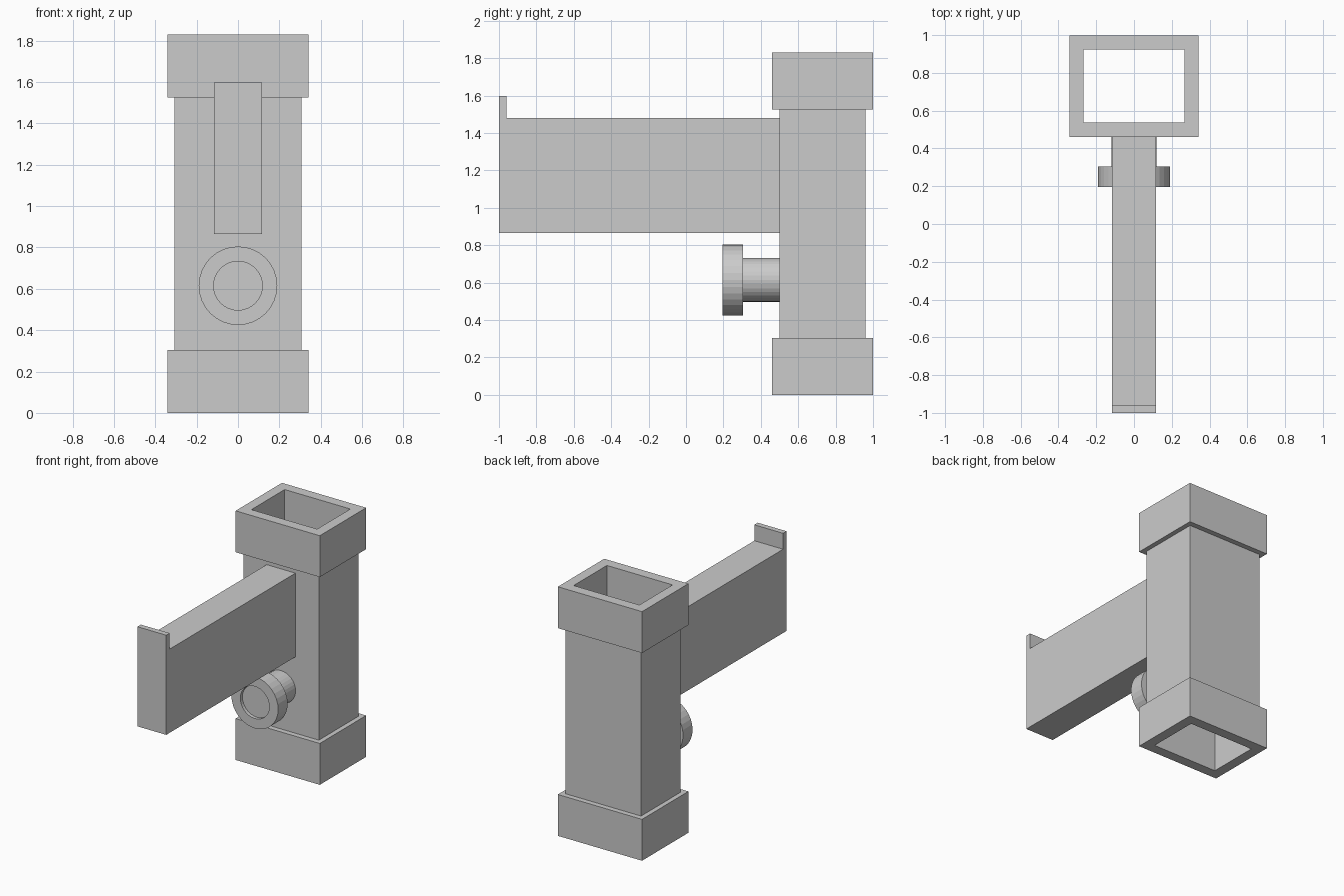
import bpy, bmesh
from math import cos, sin, tau

if "Cube" in bpy.data.objects:
    bpy.data.objects.remove(bpy.data.objects["Cube"])


def loft(name, loops, closed=False):
    """Skin matching loops of points; closed joins last to first, else ends are capped."""
    bm = bmesh.new()
    rings = [[bm.verts.new(p) for p in loop] for loop in loops]
    pairs = list(zip(rings, rings[1:]))
    if closed:
        pairs.append((rings[-1], rings[0]))
    else:
        bm.faces.new(rings[0])
        bm.faces.new(rings[-1])
    n = len(rings[0])
    for a, b in pairs:
        for i in range(n):
            j = (i + 1) % n
            bm.faces.new((a[i], a[j], b[j], b[i]))
    bmesh.ops.recalc_face_normals(bm, faces=bm.faces)
    mesh = bpy.data.meshes.new(name)
    bm.to_mesh(mesh)
    bm.free()
    obj = bpy.data.objects.new(name, mesh)
    bpy.context.collection.objects.link(obj)
    return obj


def rect(hx, hy, z, cy=0.73):
    return [(-hx, cy - hy, z), (hx, cy - hy, z), (hx, cy + hy, z), (-hx, cy + hy, z)]


def circle(r, y, cz=0.615, n=32):
    return [(r * cos(tau * i / n), y, cz + r * sin(tau * i / n)) for i in range(n)]


H = 1.83
COLLAR, BODY, BORE = (0.342, 0.269), (0.307, 0.23), (0.267, 0.193)

# Hollow square sleeve with a thicker collar at each end
loft("sleeve", [rect(*COLLAR, 0), rect(*COLLAR, 0.304), rect(*BODY, 0.304),
                rect(*BODY, H - 0.304), rect(*COLLAR, H - 0.304), rect(*COLLAR, H),
                rect(*BORE, H), rect(*BORE, 0)], closed=True)

# Forward arm with an upturned lip, a side profile extruded across x
profile = [(0.5, 0.865), (0.5, 1.48), (-0.96, 1.48), (-0.96, 1.597), (-1, 1.597), (-1, 0.865)]
loft("arm", [[(x, y, z) for y, z in profile] for x in (-0.117, 0.117)])

# Locking knob: stem, wider head and a shallow recess in its face
loft("locking_knob", [circle(0.118, 0.5), circle(0.118, 0.305), circle(0.19, 0.305),
                      circle(0.19, 0.195), circle(0.118, 0.195), circle(0.118, 0.22)])
